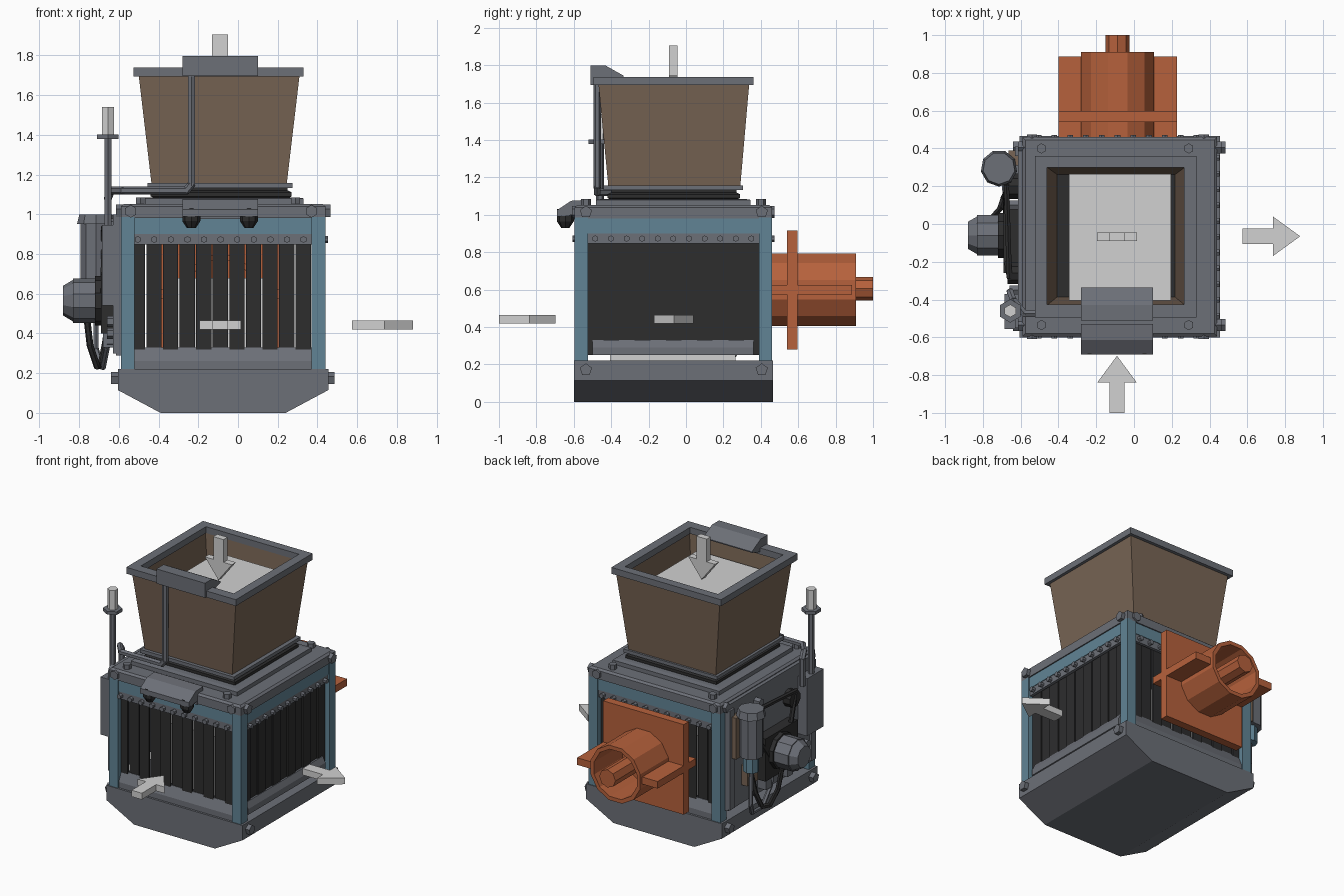
import bpy, bmesh, math
from mathutils import Vector, Matrix

if "Cube" in bpy.data.objects:
    bpy.data.objects.remove(bpy.data.objects["Cube"])


def mat(name, r, g, b):
    m = bpy.data.materials.new(name)
    m.diffuse_color = (r, g, b, 1)
    m.use_nodes = True
    m.node_tree.nodes["Principled BSDF"].inputs["Base Color"].default_value = m.diffuse_color
    return m


GREY = mat("steel grey", .150, .160, .185)
BLUE = mat("frame blue", .120, .230, .300)
BLACK = mat("rubber black", .026, .026, .027)
BROWN = mat("hopper brown", .190, .130, .090)
ORANGE = mat("outlet orange", .470, .120, .045)
LIGHT = mat("marker light grey", .640, .640, .640)


# Primitive helpers: each adds geometry to a bmesh
def box(x0, x1, y0, y1, z0, z1):
    def add(bm):
        m = Matrix.Translation(((x0+x1)/2, (y0+y1)/2, (z0+z1)/2)) @ Matrix.Diagonal((x1-x0, y1-y0, z1-z0, 1))
        bmesh.ops.create_cube(bm, size=1, matrix=m)
    return add


def rod(p, q, r, n=8, r2=None):
    def add(bm):
        a, b = Vector(p), Vector(q)
        d = b - a
        m = Matrix.Translation((a+b)/2) @ d.to_track_quat('Z', 'Y').to_matrix().to_4x4()
        bmesh.ops.create_cone(bm, cap_ends=True, segments=n, radius1=r,
                              radius2=r if r2 is None else r2, depth=d.length, matrix=m)
    return add


def pipe(pts, r, n=6):
    def add(bm):
        for a, b in zip(pts, pts[1:]):
            d = (Vector(b) - Vector(a)).normalized() * r * .4
            rod(Vector(a) - d, Vector(b) + d, r, n)(bm)
    return add


def prism(pts, axis, a, b):
    """Profile pts extruded along an axis from a to b."""
    def add(bm):
        def co(u, v, w):
            return {'x': (w, u, v), 'y': (u, w, v), 'z': (u, v, w)}[axis]
        lo = [bm.verts.new(co(u, v, a)) for u, v in pts]
        hi = [bm.verts.new(co(u, v, b)) for u, v in pts]
        bm.faces.new(lo)
        bm.faces.new(hi)
        for i in range(len(pts)):
            j = (i+1) % len(pts)
            bm.faces.new((lo[i], lo[j], hi[j], hi[i]))
    return add


def loft(rings, closed=False):
    """Rectangles (x0, x1, y0, y1, z) joined in order; closed makes an open-topped shell."""
    def add(bm):
        vs = [[bm.verts.new(c) for c in ((a, c0, z), (b, c0, z), (b, d, z), (a, d, z))]
              for a, b, c0, d, z in rings]
        n = len(vs)
        for k in range(n if closed else n-1):
            p, q = vs[k], vs[(k+1) % n]
            for i in range(4):
                j = (i+1) % 4
                bm.faces.new((p[i], p[j], q[j], q[i]))
        if not closed:
            bm.faces.new(vs[0])
            bm.faces.new(vs[-1])
    return add


def part(name, material, *adders):
    bm = bmesh.new()
    for a in adders:
        a(bm)
    bmesh.ops.recalc_face_normals(bm, faces=bm.faces)
    me = bpy.data.meshes.new(name)
    bm.to_mesh(me)
    bm.free()
    me.materials.append(material)
    ob = bpy.data.objects.new(name, me)
    bpy.context.collection.objects.link(ob)
    return ob


# Body limits
X0, X1, Y0, Y1 = -.59, .44, -.595, .46
CX, CY = -.085, -.068

# Base pan with sloped underside
part("base_pan", GREY, prism([(-.605, .22), (-.605, .115), (-.39, 0), (.24, 0), (.455, .115), (.455, .22)], 'y', -.6, .465))

# Blue corner posts and header panels
part("corner_posts", BLUE, *[box(x, x+.07, y, y+.07, .22, .985) for x in (X0, X1-.07) for y in (Y0, Y1-.07)])
part("header_panels", BLUE,
     box(X0+.03, X1-.03, Y0+.008, Y0+.05, .90, .985), box(X0+.03, X1-.03, Y1-.05, Y1-.008, .90, .985),
     box(X1-.05, X1-.008, Y0+.03, Y1-.03, .90, .985))

# Rubber strip curtains on front, back and right
strips, studs = [], []
for i in range(11):
    x, y = -.545 + i*.0835, -.525 + i*.0835
    t = .008 * (i % 2)
    strips += [box(x, x+.077, Y0+.035+t, Y0+.047+t, .30, .88), box(x, x+.077, Y1-.047-t, Y1-.035-t, .30, .88),
               box(X1-.047-t, X1-.035-t, y, y+.0835, .25, .88)]
    xc, yc = x+.04, y+.04
    studs += [rod((xc, Y0-.012, .873), (xc, Y0+.03, .873), .017, 6),
              rod((xc, Y1+.012, .873), (xc, Y1-.03, .873), .017, 6),
              rod((X1+.012, yc, .873), (X1-.03, yc, .873), .017, 6)]
part("strip_curtains", BLACK, *strips)
part("curtain_studs", GREY, *studs)
part("curtain_clamps", GREY, box(-.55, .37, Y0+.012, Y0+.032, .848, .90), box(-.55, .37, Y1-.032, Y1-.012, .848, .90),
     box(X1-.032, X1-.012, -.53, .39, .848, .90))

# Sills below the curtains
part("sills", GREY,
     prism([(Y0+.01, .22), (Y0+.01, .26), (Y0+.04, .33), (Y0+.07, .33), (Y0+.07, .22)], 'x', -.55, .37),
     prism([(Y1-.01, .22), (Y1-.01, .26), (Y1-.04, .33), (Y1-.07, .33), (Y1-.07, .22)], 'x', -.55, .37),
     prism([(X1-.01, .25), (X1-.01, .29), (X1-.03, .33), (X1-.07, .33), (X1-.07, .25)], 'y', -.50, .36))

# Inner block seen through the curtain gaps
part("inner_block", LIGHT, box(-.345, .195, -.405, .265, .22, .68))

# Top frame, step and gasket
part("top_frame", GREY, loft([(X0, X1, Y0, Y1, .98), (X0, X1, Y0, Y1, 1.04), (X0+.015, X1-.015, Y0+.015, Y1-.015, 1.052)]))
part("top_step", GREY, loft([(-.50, .33, -.48, .345, 1.05), (-.50, .33, -.48, .345, 1.08), (-.47, .30, -.45, .315, 1.085)]))
part("hopper_gasket", BLACK, loft([(-.42, .25, -.40, .27, 1.08), (-.44, .27, -.42, .29, 1.09), (-.44, .27, -.42, .29, 1.11),
                                   (-.42, .25, -.40, .27, 1.12), (-.42, .25, -.40, .27, 1.135)]))

# Corner bolts
bolts = []
for z in (1.015, .172):
    for y in (-.535, .405):
        r = .034
        bolts += [rod((.42, y, z), (.485 if z < .5 else .465, y, z), r, 5),
                  rod((-.57, y, z), (-.64 if z < .5 else -.615, y, z), r, 5)]
for x in (-.54, .37):
    bolts += [rod((x, Y0+.02, 1.015), (x, Y0-.014, 1.015), .032, 6), rod((x, Y1-.02, 1.015), (x, Y1+.014, 1.015), .032, 6)]
    bolts += [rod((x+s, y, 1.04), (x+s, y, 1.085), .027, 6) for s in (.05 if x < 0 else -.08,) for y in (-.535, .40)]
part("frame_bolts", GREY, *bolts)

# Hopper: open shell, flange, rim, filling
part("hopper_flange", GREY, loft([(-.455, .275, -.44, .305, 1.133), (-.455, .275, -.44, .305, 1.157),
                                  (-.40, .22, -.38, .25, 1.157), (-.40, .22, -.38, .25, 1.133)], True))
part("hopper", BROWN, loft([(-.435, .245, -.415, .29, 1.15), (-.50, .31, -.468, .338, 1.70),
                            (-.47, .28, -.438, .308, 1.70), (-.405, .215, -.385, .26, 1.15)], True))
part("hopper_rim", GREY, loft([(-.525, .33, -.495, .36, 1.693), (-.525, .33, -.495, .36, 1.738),
                               (-.46, .265, -.425, .30, 1.738), (-.46, .265, -.425, .30, 1.693)], True))
part("hopper_floor", BLACK, box(-.415, .225, -.395, .27, 1.158, 1.17))
part("hopper_fill", LIGHT, box(-.345, .195, -.405, .265, 1.59, 1.60))

# Sensor hoods on rim and body, lamps below, cable pipe
part("upper_hood", GREY, prism([(-.51, 1.695), (-.51, 1.798), (-.43, 1.798), (-.335, 1.745), (-.335, 1.738), (-.47, 1.695)], 'x', -.28, .10))
part("lower_hood", GREY, prism([(-.69, .99), (-.69, 1.025), (-.615, 1.075), (-.53, 1.08), (-.53, .975), (-.60, .975), (-.60, 1.0)], 'x', -.28, .10))
part("hood_lamps", BLACK, *[f for x in (-.235, .055) for f in
     (rod((x, -.645, .965), (x, -.645, 1.03), .045, 8), rod((x, -.645, .93), (x, -.645, .965), .022, 8, .045))])
part("cable_pipe", GREY, pipe([(-.235, -.475, 1.70), (-.235, -.475, 1.15), (-.26, -.475, 1.12), (-.58, -.475, 1.12),
                               (-.64, -.40, 1.12), (-.655, -.36, 1.08), (-.655, -.36, .90)], .02))

# Rear outlet: plate, hollow tube, side ribs and hub
def ring_tube(bm, n=12, cx=CX-.002, cz=.60):
    rows = [[bm.verts.new((cx+r*math.cos(2*math.pi*(i+.5)/n), y, cz+r*math.sin(2*math.pi*(i+.5)/n))) for i in range(n)]
            for r, y in ((.20, .45), (.20, .91), (.172, .91), (.172, .45))]
    for k in range(4):
        p, q = rows[k], rows[(k+1) % 4]
        for i in range(n):
            bm.faces.new((p[i], p[(i+1) % n], q[(i+1) % n], q[i]))
part("outlet_tube", ORANGE, ring_tube)
part("outlet_plate", ORANGE, box(-.40, .228, .54, .597, .28, .915))
part("outlet_ribs", ORANGE, box(-.40, -.27, .46, .888, .575, .625), box(.10, .228, .46, .888, .575, .625))
part("outlet_hub", ORANGE, rod((CX-.002, .56, .605), (CX-.002, 1.0, .605), .063, 8))

# Left side cover plate with mounting rail
part("left_cover", GREY, box(-.615, -.58, -.55, .41, .29, 1.035), box(-.63, -.61, -.55, -.50, .30, 1.0),
     box(-.63, -.61, .36, .41, .30, 1.0))

# Motor with end cap, pulley and belt
my, mz = -.06, .565
part("motor_body", GREY, rod((-.62, my, mz), (-.83, my, mz), .112, 10), rod((-.83, my, mz), (-.88, my, mz), .105, 10, .075))
part("motor_mount", BLACK, box(-.69, -.60, -.26, .10, .40, .70), rod((-.60, my, mz), (-.72, my, mz), .125, 10))
part("motor_feet", GREY, box(-.68, -.61, -.22, -.16, .33, .42), box(-.68, -.61, .02, .08, .33, .42))
part("drive_pulleys", BLACK, rod((-.61, .20, .86), (-.68, .20, .86), .07, 10), rod((-.61, -.26, .84), (-.67, -.26, .84), .06, 10))
part("drive_belt", BLACK, pipe([(-.675, .20, .93), (-.66, -.28, .89), (-.68, -.16, .56), (-.68, .05, .56), (-.675, .25, .84), (-.675, .20, .93)], .016))

# Canister with blue bowl and bracket
part("canister", GREY, rod((-.715, .295, .67), (-.715, .295, .97), .08, 9), rod((-.715, .295, .95), (-.715, .295, 1.0), .097, 9, .085))
part("canister_bowl", BLUE, rod((-.715, .295, .56), (-.715, .295, .67), .052, 8))
part("control_boxes", BROWN, box(-.665, -.61, .31, .39, .66, .95), box(-.66, -.61, .14, .26, .42, .56))
part("canister_bracket", GREY, box(-.72, -.60, .26, .33, .78, .84))

# Drain hose loop and side fittings
part("drain_hose", BLACK, pipe([(-.76, .02, .47), (-.745, .04, .34), (-.71, .08, .235), (-.69, .14, .24), (-.67, .18, .34), (-.65, .2, .48)], .017))
part("supply_hose", GREY, pipe([(-.715, .295, .57), (-.715, .30, .32), (-.69, .25, .24), (-.68, .12, .23), (-.66, .0, .33), (-.64, -.05, .42)], .015))
part("side_fittings", GREY, *[rod((-.60, y, z), (-.66, y, z), .028, 6) for y, z in ((-.35, .40), (-.2, .36), (.1, .95), (-.42, .46))])

# Exhaust stack with control cabinet
part("cabinet", GREY, box(-.685, -.61, -.555, -.37, .54, .945))
part("exhaust_stack", GREY, rod((-.655, -.46, .90), (-.655, -.46, 1.385), .021, 6), rod((-.655, -.46, 1.38), (-.655, -.46, 1.402), .062, 6))
part("exhaust_marker", LIGHT, rod((-.655, -.46, 1.40), (-.655, -.46, 1.54), .034, 6))

# Flow arrows
def arrow(base, neck, tip):
    return [(base, -.04), (neck, -.04), (neck, -.105), (tip, 0), (neck, .105), (neck, .04), (base, .04)]
part("front_arrow", LIGHT, prism([(-.09+v, u) for u, v in arrow(-1.0, -.84, -.698)], 'z', .42, .465))
part("right_arrow", LIGHT, prism([(u, -.065+v) for u, v in arrow(.575, .735, .88)], 'z', .42, .465))
part("hopper_arrow", LIGHT, prism([(-.09+v, u) for u, v in arrow(1.905, 1.745, 1.61)], 'y', -.09, -.045))
